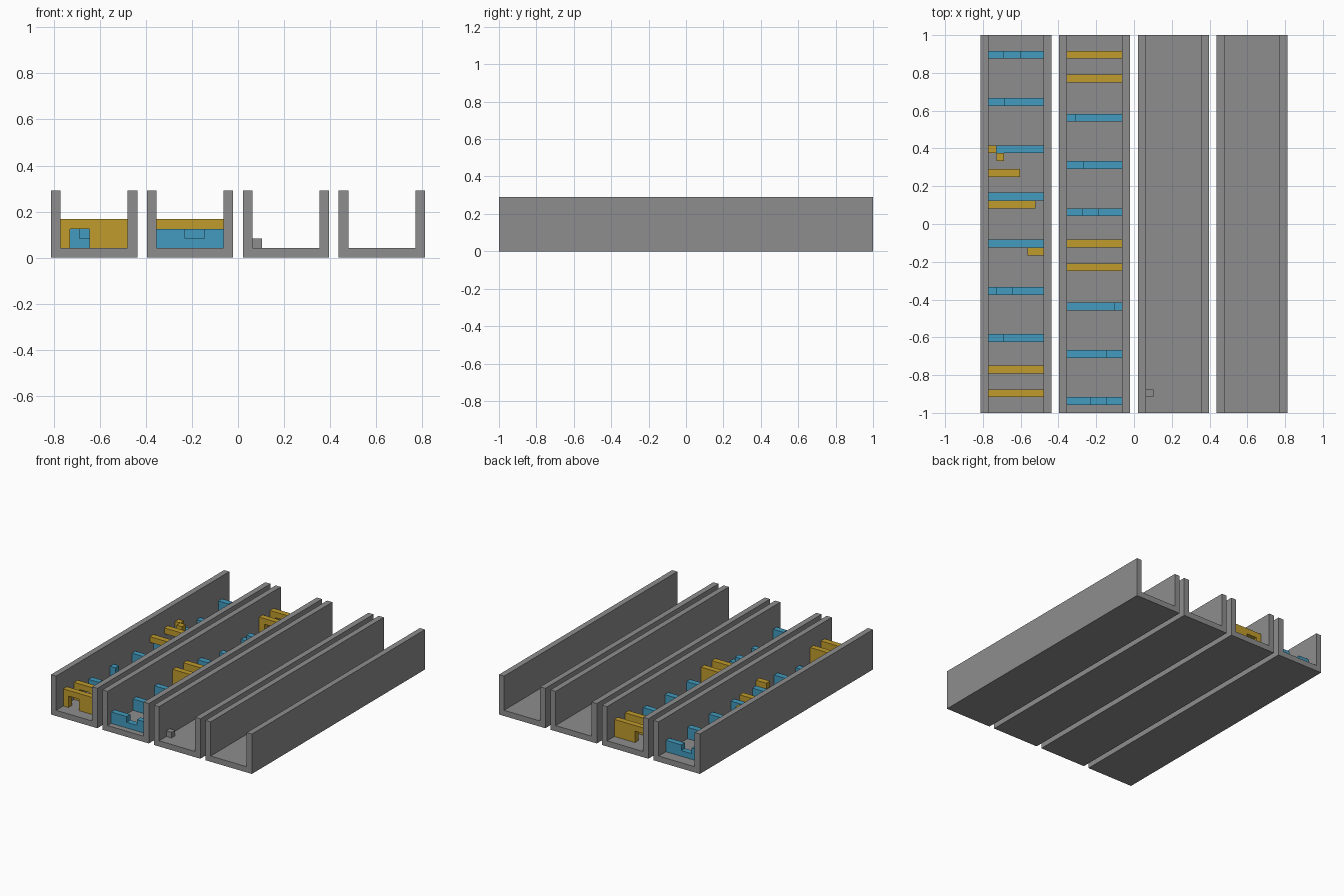
import bpy
import bmesh

cube = bpy.data.objects.get("Cube")
if cube:
    bpy.data.objects.remove(cube)

U = 1 / 24          # grid unit
INNER = 7           # inside width of a channel, in units
LENGTH = 48


def material(name, rgb):
    mat = bpy.data.materials.new(name)
    mat.use_nodes = True
    color = (*rgb, 1)
    mat.diffuse_color = color
    mat.node_tree.nodes["Principled BSDF"].inputs["Base Color"].default_value = color
    return mat


GRAY = material("concrete gray", (0.27, 0.27, 0.27))
GOLD = material("gold", (0.53, 0.33, 0.025))
BLUE = material("blue", (0.055, 0.33, 0.52))


def prism(name, profile, lane, start, depth, mat):
    """Extrude an (x, z) profile backwards along y; x = 0 is the lane's inner wall."""
    left = -18.5 + 10 * lane
    bm = bmesh.new()
    face = bm.faces.new([bm.verts.new(((left + x) * U, (start - 24) * U, z * U))
                         for x, z in profile])
    new = bmesh.ops.extrude_face_region(bm, geom=[face])["geom"]
    verts = [v for v in new if isinstance(v, bmesh.types.BMVert)]
    bmesh.ops.translate(bm, verts=verts, vec=(0, depth * U, 0))
    bmesh.ops.recalc_face_normals(bm, faces=bm.faces)
    mesh = bpy.data.meshes.new(name)
    bm.to_mesh(mesh)
    bm.free()
    mesh.materials.append(mat)
    obj = bpy.data.objects.new(name, mesh)
    bpy.context.collection.objects.link(obj)
    return obj


def block(name, lane, start, x0, x1, z0, z1, mat):
    prism(name, [(x0, z0), (x1, z0), (x1, z1), (x0, z1)], lane, start, 1, mat)


def hurdle(lane, start, a=0, b=0):
    """Low wall with its top lowered between a and b."""
    top = [(INNER, 3), (b, 3), (b, 2), (a, 2), (a, 3), (0, 3)]
    if a == b:
        top = [(INNER, 3), (0, 3)]
    elif a == 0:
        top = top[:3] + [(0, 2)]
    elif b == INNER:
        top = [(INNER, 2)] + top[3:]
    prism("hurdle", [(0, 1), (INNER, 1)] + top, lane, start, 1, BLUE)


def gate(lane, start, a, b):
    """Tall wall with a doorway between a and b."""
    profile = [(0, 1), (a, 1), (a, 3), (b, 3), (b, 1),
               (INNER, 1), (INNER, 4), (0, 4)]
    prism("gate", profile, lane, start, 1, GOLD)


# Four open channels
channel = [(-1, 0), (8, 0), (8, 7), (7, 7), (7, 1), (0, 1), (0, 7), (-1, 7)]
for lane in range(4):
    prism("channel", channel, lane, 0, LENGTH, GRAY)

# First lane: gates, hurdles and overhead bars
for start in (2, 5):
    gate(0, start, 1, 3)
for start, a, b in [(9, 2, 7), (15, 1, 3), (21, 0, 0), (27, 0, 0),
                    (33, 0, 0), (39, 0, 2), (45, 2, 4)]:
    hurdle(0, start, a, b)
for start, x0, x1 in [(20, 5, 7), (26, 0, 6), (30, 0, 4), (32, 1, 2), (33, 0, 1)]:
    block("overhead_bar", 0, start, x0, x1, 3, 4, GOLD)

# Second lane: hurdles and two pairs of gates
for start, a, b in [(1, 3, 5), (7, 5, 7), (13, 6, 7),
                    (25, 2, 4), (31, 0, 2), (37, 0, 1)]:
    hurdle(1, start, a, b)
for start, a in [(18, 3), (21, 3), (42, 1), (45, 1)]:
    gate(1, start, a, a + 2)

# Third lane: a single small cube
block("small_cube", 2, 2, 0, 1, 1, 2, GRAY)
